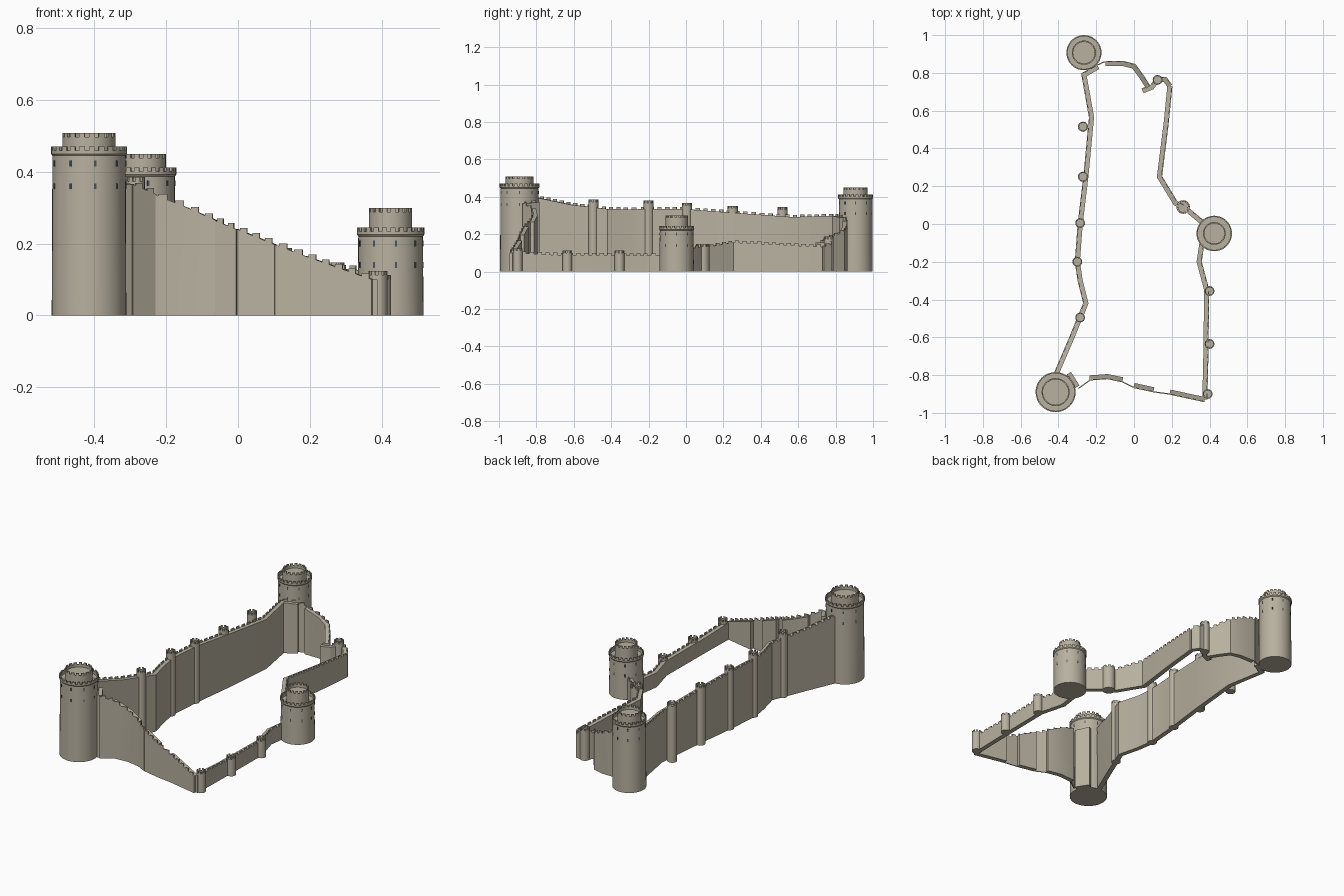
import bpy, bmesh, math
from mathutils import Vector

if "Cube" in bpy.data.objects:
    bpy.data.objects.remove(bpy.data.objects["Cube"])


def material(name, color):
    m = bpy.data.materials.new(name)
    m.diffuse_color = (*color, 1)
    m.use_nodes = True
    m.node_tree.nodes["Principled BSDF"].inputs["Base Color"].default_value = m.diffuse_color
    return m


STONE = material("stone", (0.48, 0.44, 0.35))
DARK = material("dark_window", (0.06, 0.10, 0.14))


def finish(bm, name, mat):
    bmesh.ops.recalc_face_normals(bm, faces=bm.faces)
    me = bpy.data.meshes.new(name)
    bm.to_mesh(me)
    bm.free()
    ob = bpy.data.objects.new(name, me)
    bpy.context.collection.objects.link(ob)
    me.materials.append(mat)
    bpy.ops.object.select_all(action='DESELECT')
    ob.select_set(True)
    bpy.context.view_layer.objects.active = ob
    bpy.ops.object.shade_smooth_by_angle(angle=math.radians(30))
    return ob


def hexa(bm, base, z0, z1):
    """Upright prism over a four-cornered base."""
    lo = [bm.verts.new((x, y, z0)) for x, y in base]
    hi = [bm.verts.new((x, y, z1)) for x, y in base]
    bm.faces.new(lo)
    bm.faces.new(hi)
    for i in range(4):
        j = (i + 1) % 4
        bm.faces.new((lo[i], lo[j], hi[j], hi[i]))


def lathe(bm, cx, cy, profile, n):
    """Revolve (radius, height) points; radius 0 makes a centre point."""
    rings = []
    for r, z in profile:
        if r == 0:
            rings.append([bm.verts.new((cx, cy, z))] * n)
        else:
            rings.append([bm.verts.new((cx + r * math.cos(2 * math.pi * i / n),
                                        cy + r * math.sin(2 * math.pi * i / n), z)) for i in range(n)])
    for a, b in zip(rings, rings[1:]):
        for i in range(n):
            j = (i + 1) % n
            bm.faces.new(list(dict.fromkeys((a[i], a[j], b[j], b[i]))))


def ring_merlons(bm, cx, cy, r0, r1, z0, z1, count):
    for k in range(count):
        a = 2 * math.pi * k / count
        b = a + 1.15 * math.pi / count
        hexa(bm, [(cx + r * math.cos(t), cy + r * math.sin(t))
                  for r, t in ((r0, a), (r1, a), (r1, b), (r0, b))], z0, z1)


def turret(name, cx, cy, r, top, n=16):
    """Small round turret with a hollow battlement."""
    bm = bmesh.new()
    t = r * 0.25
    zp = top - 0.012
    lathe(bm, cx, cy, [(0, 0), (r, 0), (r, zp), (r - t, zp), (r - t, zp - 0.012), (0, zp - 0.012)], n)
    ring_merlons(bm, cx, cy, r - t, r, zp, top, 8)
    finish(bm, name, STONE)


def great_tower(name, cx, cy, r, ri, rim, top, rows, count):
    """Large drum, overhanging battlement, smaller drum on the roof."""
    bm = bmesh.new()
    zp, zt, w = rim - 0.011, top - 0.011, 0.007
    lathe(bm, cx, cy, [(0, 0), (r - 0.002, 0), (r - 0.004, rim - 0.025), (r, rim - 0.02), (r, zp),
                       (r - w, zp), (r - w, zp - 0.015), (ri, zp - 0.015), (ri, zt),
                       (ri - w, zt), (ri - w, zt - 0.015), (0, zt - 0.015)], 40)
    ring_merlons(bm, cx, cy, r - w, r, zp, rim, 24)
    ring_merlons(bm, cx, cy, ri - w, ri, zt, top, 16)
    finish(bm, name, STONE)
    # arrow slits as thin plates
    bm = bmesh.new()
    for z in rows:
        for k in range(count):
            a = 2 * math.pi * (k + 0.5) / count - math.pi / 2 - 0.18
            u, v = Vector((math.cos(a), math.sin(a))), Vector((-math.sin(a), math.cos(a)))
            c = Vector((cx, cy)) + u * (r - 0.005)
            hexa(bm, [c - v * .003, c + v * .003, c + v * .003 + u * .003, c - v * .003 + u * .003],
                 z - 0.008, z + 0.008)
    finish(bm, name + "_slits", DARK)


def left_edges(pts, off):
    """Mitred offset of a path; positive is the outer (left) side."""
    p = [Vector(q[:2]) for q in pts]
    dirs = [(b - a).normalized() for a, b in zip(p, p[1:])]
    out = []
    for i, q in enumerate(p):
        d0, d1 = dirs[max(i - 1, 0)], dirs[min(i, len(dirs) - 1)]
        n0, n1 = Vector((-d0.y, d0.x)), Vector((-d1.y, d1.x))
        m = (n0 + n1).normalized()
        out.append(q + m * off / max(m.dot(n0), 0.5))
    return out


def wall(name, pts, inner=-0.0135, outer=0.0135, pitch=0.042):
    """Curtain wall along (x, y, height) points with merlons on the outer edge."""
    bm = bmesh.new()
    a, b = left_edges(pts, inner), left_edges(pts, outer)
    loops = []
    for i, q in enumerate(pts):
        loops.append([bm.verts.new(v) for v in ((*a[i], 0), (*b[i], 0), (*b[i], q[2]), (*a[i], q[2]))])
    for s, t in zip(loops, loops[1:]):
        for i in range(4):
            j = (i + 1) % 4
            bm.faces.new((s[i], s[j], t[j], t[i]))
    bm.faces.new(loops[0])
    bm.faces.new(loops[-1])
    c = left_edges(pts, outer - 0.006)
    for i in range(len(pts) - 1):
        n = max(1, round((b[i + 1] - b[i]).length / pitch))
        for k in range(n):
            f, g = (k + 0.2) / n, (k + 0.75) / n
            z = [pts[i][2] + (pts[i + 1][2] - pts[i][2]) * h for h in (f, g)]
            hexa(bm, [b[i].lerp(b[i + 1], f), b[i].lerp(b[i + 1], g),
                      c[i].lerp(c[i + 1], g), c[i].lerp(c[i + 1], f)],
                 min(z) - 0.006, sum(z) / 2 + 0.011)
    finish(bm, name, STONE)


# great towers
great_tower("south_west_tower", -0.415, -0.89, 0.106, 0.074, 0.47, 0.508, (0.36, 0.423), 9)
great_tower("north_west_tower", -0.265, 0.907, 0.093, 0.064, 0.412, 0.45, (0.31, 0.368), 9)
great_tower("east_tower", 0.425, -0.05, 0.094, 0.06, 0.245, 0.299, (0.14, 0.20), 9)

# turrets on the curtain walls
for i, (x, y, r, z) in enumerate([
        (-0.285, -0.495, 0.026, 0.385), (-0.30, -0.20, 0.026, 0.38), (-0.285, 0.005, 0.026, 0.366),
        (-0.27, 0.25, 0.027, 0.352), (-0.27, 0.515, 0.027, 0.345), (0.125, 0.763, 0.026, 0.187),
        (0.26, 0.09, 0.036, 0.147), (0.40, -0.355, 0.026, 0.112), (0.40, -0.635, 0.026, 0.112),
        (0.39, -0.90, 0.026, 0.124)]):
    turret(f"turret_{i + 1}", x, y, r, z)

# west wall
wall("west_wall", [(-0.41, -0.79, 0.395), (-0.335, -0.615, 0.358), (-0.255, -0.42, 0.335),
                   (-0.285, -0.30, 0.332), (-0.30, -0.20, 0.335), (-0.285, 0, 0.334),
                   (-0.255, 0.25, 0.315), (-0.225, 0.565, 0.292), (-0.265, 0.79, 0.298),
                   (-0.19, 0.832, 0.29)])

# north wall, thin link first, ending at the postern
wall("north_link_wall", [(-0.19, 0.832, 0.285), (-0.15, 0.85, 0.275)], 0.0075)
wall("north_wall", [(-0.15, 0.85, 0.27), (-0.06, 0.85, 0.24), (0, 0.835, 0.215),
                    (0.04, 0.78, 0.19), (0.075, 0.725, 0.165)])
wall("postern_wall", [(0.045, 0.705, 0.155), (0.095, 0.725, 0.155), (0.125, 0.765, 0.155),
                      (0.165, 0.765, 0.145), (0.19, 0.73, 0.132)])

# east wall on both sides of the east tower
wall("north_east_wall", [(0.19, 0.73, 0.132), (0.17, 0.53, 0.142), (0.135, 0.25, 0.156),
                         (0.22, 0.11, 0.132), (0.27, 0.085, 0.13), (0.36, 0.01, 0.125)])
wall("south_east_wall", [(0.36, -0.10, 0.085), (0.345, -0.20, 0.085), (0.385, -0.35, 0.087),
                         (0.38, -0.72, 0.09), (0.375, -0.93, 0.10)])

# south wall, alternating full and thin stretches
south = [(0.375, -0.93, 0.10), (0.19, -0.89, 0.165), (0.105, -0.878, 0.197), (0, -0.855, 0.24),
         (-0.06, -0.825, 0.265), (-0.14, -0.808, 0.30), (-0.235, -0.815, 0.337),
         (-0.30, -0.862, 0.365), (-0.345, -0.79, 0.372)]
for name, i, j, inner in (("south_wall_low", 0, 1, -0.0135), ("south_link_low", 1, 2, 0.0075),
                          ("south_wall_middle", 2, 3, -0.0135), ("south_link_middle", 3, 4, 0.0075),
                          ("south_wall_high", 4, 6, -0.0135), ("south_link_high", 6, 7, 0.0075),
                          ("south_wall_end", 7, 8, -0.0135)):
    wall(name, south[i:j + 1], inner)
